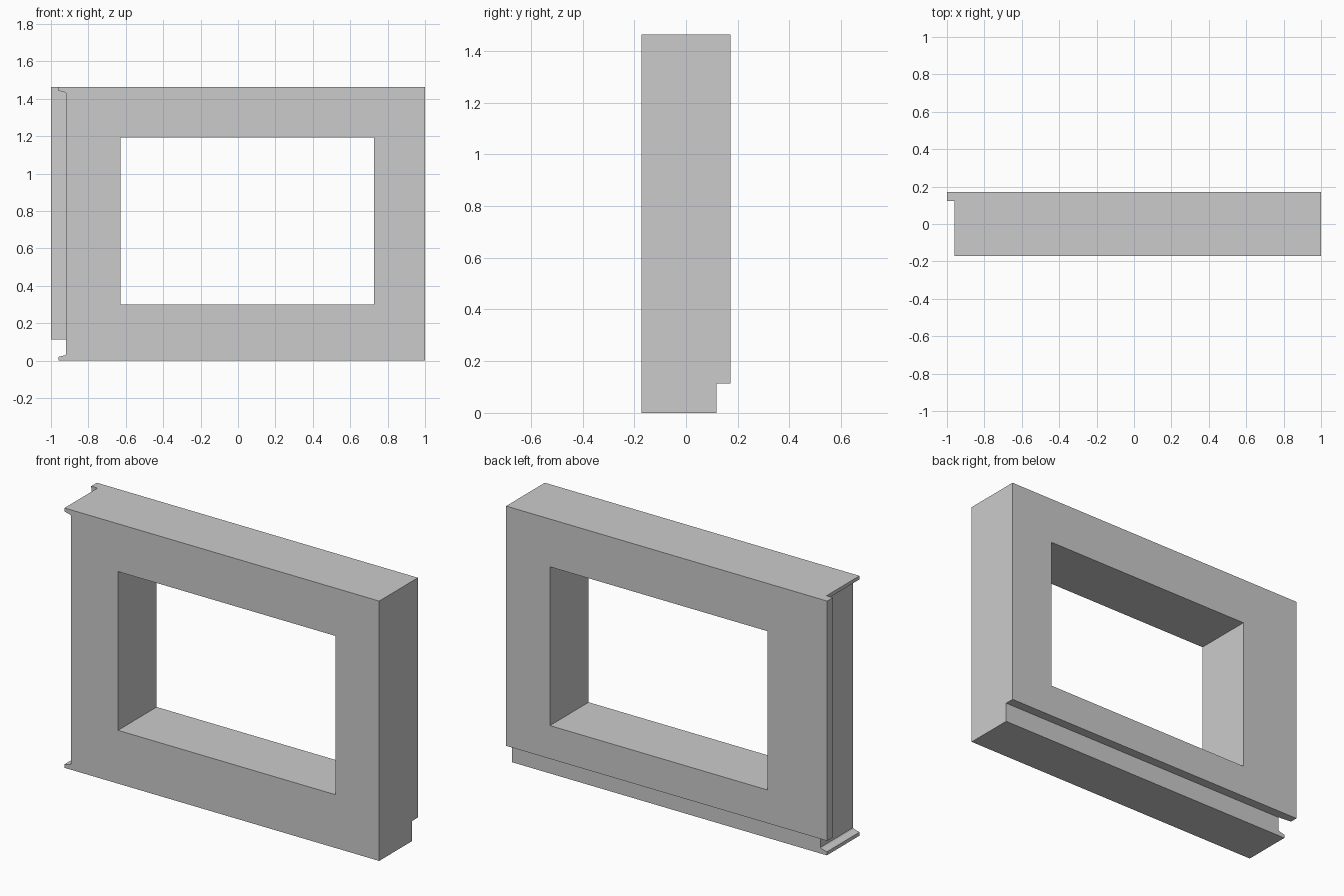
import bpy, bmesh

if "Cube" in bpy.data.objects:
    bpy.data.objects.remove(bpy.data.objects["Cube"])

W, D, H = 1.0, 0.172, 1.463   # half width, half depth, height


def prism(name, profile, y0, y1, lean=0.0):
    """Extrude an (x, z) profile from y0 to y1; lean tilts the back face with x."""
    bm = bmesh.new()
    front = [bm.verts.new((x, y0, z)) for x, z in profile]
    back = [bm.verts.new((x, y1 + lean * (x + W), z)) for x, z in profile]
    bm.faces.new(front)
    bm.faces.new(back[::-1])
    for i in range(len(profile)):
        j = (i + 1) % len(profile)
        bm.faces.new((front[j], front[i], back[i], back[j]))
    bmesh.ops.recalc_face_normals(bm, faces=bm.faces)
    mesh = bpy.data.meshes.new(name)
    bm.to_mesh(mesh)
    bm.free()
    obj = bpy.data.objects.new(name, mesh)
    bpy.context.collection.objects.link(obj)
    return obj


def rect(x0, x1, z0, z1):
    return [(x0, z0), (x1, z0), (x1, z1), (x0, z1)]


# Solid panel
panel = prism("wall_panel", rect(-W, W, 0, H), -D, D)

cutters = [
    # Window opening
    prism("window_cutter", rect(-0.627, 0.727, 0.30, 1.194), -0.5, 0.5),
    # Rebate along the bottom of the back
    prism("bottom_rebate_cutter", rect(-1.2, 1.2, -0.1, 0.113), 0.118, 0.5),
    # Rebate on the left end that leaves the thin back flange
    prism("side_rebate_cutter", rect(-1.2, -0.96, -0.1, 1.6), -0.5, 0.122),
    # Drafted recess in the left end, with clipped inner corners
    prism("recess_cutter",
          [(-1.02, 0.005), (-0.926, 0.0285), (-0.92, 0.034),
           (-0.92, 1.429), (-0.926, 1.4345), (-1.02, 1.458)],
          -0.5, 0.127, lean=-0.1),
]

for cutter in cutters:
    cutter.hide_render = True
    mod = panel.modifiers.new(cutter.name, 'BOOLEAN')
    mod.operation = 'DIFFERENCE'
    mod.solver = 'EXACT'
    mod.object = cutter

# Apply the cuts and clear the cutters away
bpy.context.view_layer.objects.active = panel
panel.select_set(True)
for cutter in cutters:
    bpy.ops.object.modifier_apply(modifier=cutter.name)
for cutter in cutters:
    bpy.data.objects.remove(cutter)
